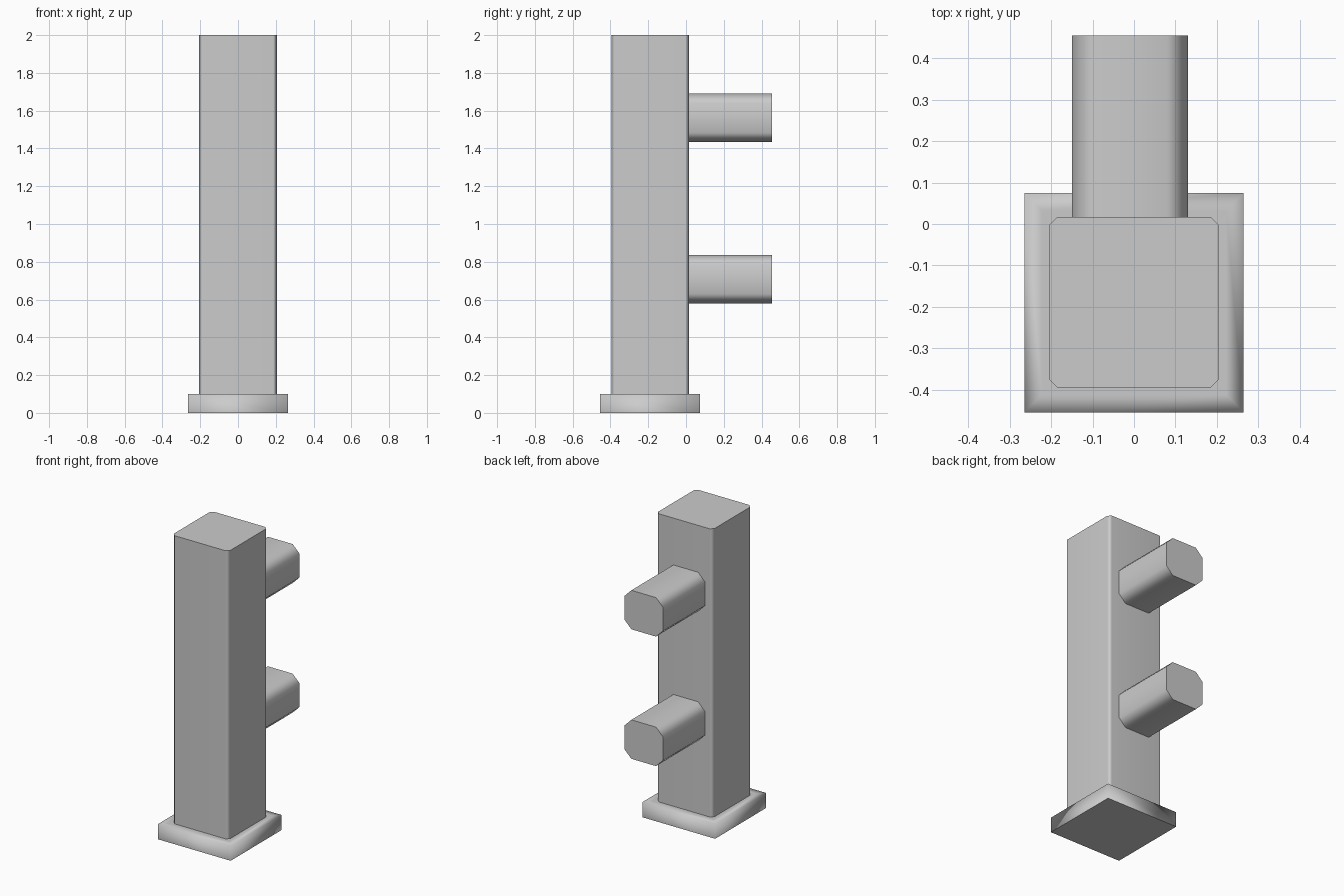
import bpy, bmesh, math
from mathutils import Vector

if "Cube" in bpy.data.objects:
    bpy.data.objects.remove(bpy.data.objects["Cube"])


def make_object(name, bm, angle=None):
    bmesh.ops.recalc_face_normals(bm, faces=bm.faces[:])
    mesh = bpy.data.meshes.new(name)
    bm.to_mesh(mesh)
    bm.free()
    obj = bpy.data.objects.new(name, mesh)
    bpy.context.collection.objects.link(obj)
    bpy.ops.object.select_all(action='DESELECT')
    bpy.context.view_layer.objects.active = obj
    obj.select_set(True)
    if angle:
        bpy.ops.object.shade_smooth_by_angle(angle=math.radians(angle))
        obj.modifiers.new("weighted_normals", 'WEIGHTED_NORMAL').keep_sharp = True
    return obj


def box(lo, hi):
    bm = bmesh.new()
    bmesh.ops.create_cube(bm, size=1)
    lo, hi = Vector(lo), Vector(hi)
    bmesh.ops.scale(bm, vec=hi - lo, verts=bm.verts)
    bmesh.ops.translate(bm, vec=(lo + hi) / 2, verts=bm.verts)
    return bm


def chamfered_bar(name, lo, hi, axis, chamfer):
    # Box whose edges along one axis are cut by a single-segment bevel
    bm = box(lo, hi)
    edges = [e for e in bm.edges
             if abs(e.verts[0].co[axis] - e.verts[1].co[axis]) > 1e-4]
    bmesh.ops.bevel(bm, geom=edges, offset=chamfer, segments=1,
                    affect='EDGES', profile=0.5)
    return make_object(name, bm, 60)


# Upright post
chamfered_bar("post", (-0.206, -0.395, 0.1), (0.206, 0.017, 2.0), 2, 0.02)

# Two pegs on the back
for name, z in (("lower_peg", 0.58), ("upper_peg", 1.434)):
    chamfered_bar(name, (-0.15, 0.015, z), (0.13, 0.455, z + 0.257), 1, 0.05)

# Softly shaded foot plate with a flat underside
bm = box((-0.265, -0.455, 0), (0.265, 0.075, 0.1))
bm.normal_update()
top = [f for f in bm.faces if f.normal.z > 0.9]
bmesh.ops.inset_region(bm, faces=top, thickness=0.06)
for f in bm.faces:
    f.smooth = True
for e in bm.edges:
    if all(v.co.z < 0.01 for v in e.verts):
        e.smooth = False
make_object("foot_plate", bm)
